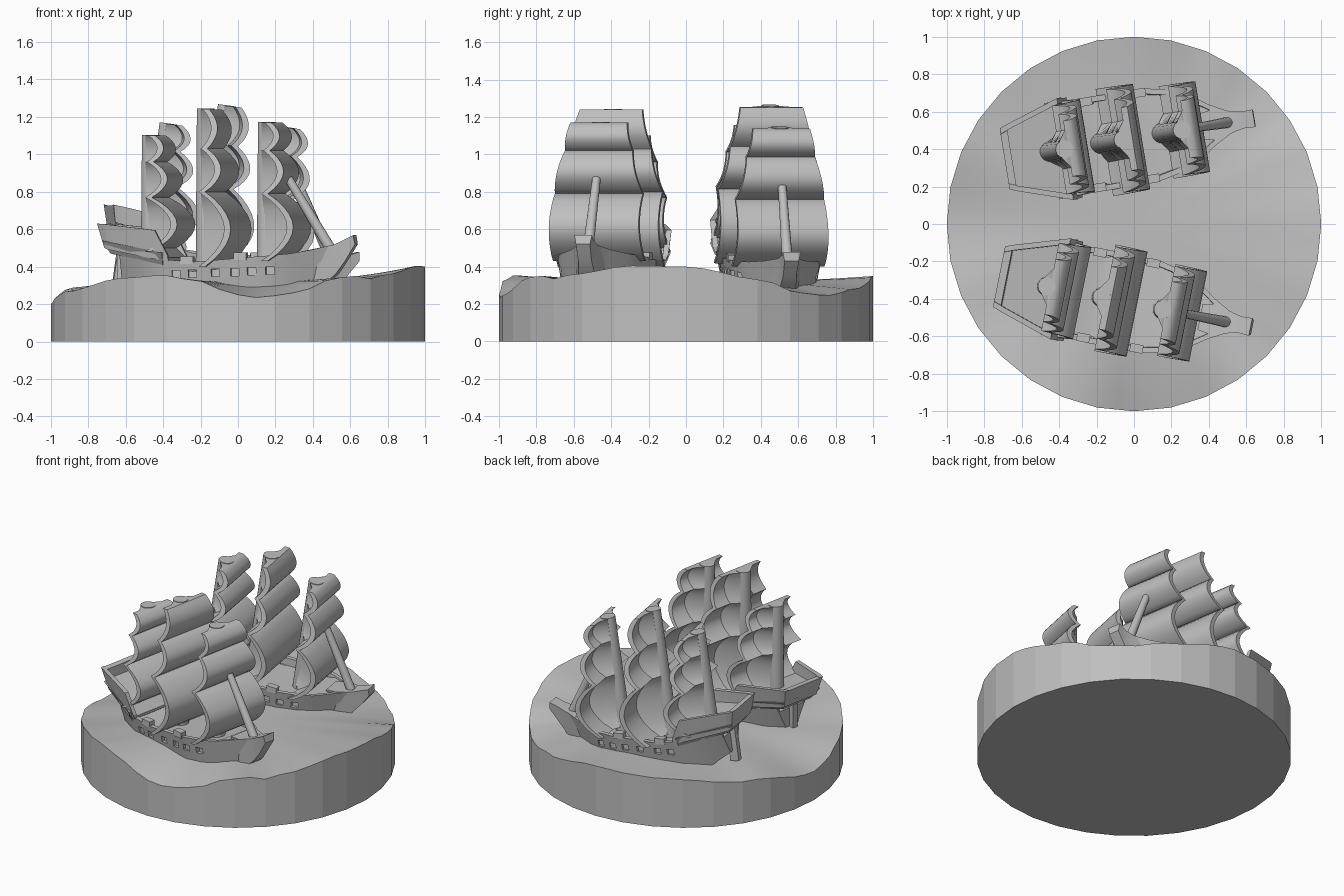
import bpy, bmesh, math
from mathutils import Matrix, Vector

cube = bpy.data.objects.get("Cube")
if cube:
    bpy.data.objects.remove(cube, do_unlink=True)

GREY = bpy.data.materials.new("plain_grey")
GREY.use_nodes = True
GREY.diffuse_color = (0.52, 0.52, 0.52, 1)
GREY.node_tree.nodes["Principled BSDF"].inputs["Base Color"].default_value = (0.52, 0.52, 0.52, 1)

LEVEL = 0.5  # height of the pivot of each ship
DROP = Matrix.Translation((0, 0, -LEVEL))


def finish(name, bm, frame=None, angle=30):
    """Turn a bmesh into a named grey object, placed in a ship's frame."""
    bmesh.ops.recalc_face_normals(bm, faces=bm.faces)
    me = bpy.data.meshes.new(name)
    bm.to_mesh(me)
    bm.free()
    me.materials.append(GREY)
    if angle:
        for p in me.polygons:
            p.use_smooth = True
        me.set_sharp_from_angle(angle=math.radians(angle))
    ob = bpy.data.objects.new(name, me)
    bpy.context.collection.objects.link(ob)
    if frame:
        ob.matrix_world = frame @ DROP
    return ob


def loft(bm, rings):
    """Skin closed rings of equal length and cap both ends."""
    rows = [[bm.verts.new(p) for p in ring] for ring in rings]
    n = len(rows[0])
    for a, b in zip(rows, rows[1:]):
        for i in range(n):
            j = (i + 1) % n
            bm.faces.new((a[i], a[j], b[j], b[i]))
    bm.faces.new(rows[0])
    bm.faces.new(rows[-1])


def box(bm, centre, size):
    bmesh.ops.create_cube(bm, size=1, matrix=Matrix.Translation(centre) @ Matrix.Diagonal((*size, 1)))


def rod(bm, a, b, r1, r2, sides=16):
    a, b = Vector(a), Vector(b)
    turn = (b - a).to_track_quat('Z', 'Y').to_matrix().to_4x4()
    bmesh.ops.create_cone(bm, cap_ends=True, segments=sides, radius1=r1, radius2=r2,
                          depth=(b - a).length, matrix=Matrix.Translation((a + b) / 2) @ turn)


def hull_ring(x, top, rail, low, keel, depth, rake=0):
    """Cross-section with rails and a sunken deck."""
    wall = min(0.03, top * 0.6)
    half = [(low, keel), (top, rail), (top - wall, rail), (top - wall - 0.002, rail - depth)]
    side = [(x + (rake if z == keel else 0), y, z) for y, z in half]
    return side + [(px, -y, z) for px, y, z in reversed(side)]


# Sea: a round block with a wavy top, its rim given as (degrees, height)
RIM = [(0, .40), (24, .33), (37, .26), (49, .245), (64, .28), (90, .35), (120, .34),
       (150, .29), (180, .20), (206, .27), (233, .34), (246, .355), (256, .33), (270, .25),
       (276, .235), (288, .26), (300, .33), (307, .355), (315, .335), (323, .36), (343, .405), (360, .40)]


def rim_height(deg):
    for (a, za), (b, zb) in zip(RIM, RIM[1:]):
        if a <= deg <= b:
            t = (deg - a) / (b - a)
            return za + (zb - za) * t * t * (3 - 2 * t)


def build_sea():
    bm = bmesh.new()
    sides, steps, middle = 64, 12, 0.32
    rings = []
    for k in range(steps + 1):
        r = 1 - k / steps * 0.97
        ring = []
        for i in range(sides):
            a = 2 * math.pi * i / sides
            # keep the outline to half as many straight sides
            flat = math.cos(math.pi / 32) if i % 2 else 1
            z = middle + (rim_height(math.degrees(a)) - middle) * r ** 2.6
            ring.append((r * flat * math.cos(a), r * flat * math.sin(a), z))
        rings.append(ring)
    loft(bm, [[(x, y, 0) for x, y, z in rings[0]]] + rings)
    sea = finish("sea_base", bm, angle=0)
    for p in sea.data.polygons:
        p.use_smooth = p.normal.z > 0.3


# Sails: mast position, tier heights from the top down, half width at each height
MASTS = {
    "mizzen": (-0.475, (1.10, 0.96, 0.77, 0.48), (0.15, 0.19, 0.24, 0.26)),
    "main": (-0.176, (1.24, 1.03, 0.80, 0.40), (0.17, 0.22, 0.28, 0.29)),
    "fore": (0.157, (1.17, 1.02, 0.79, 0.43), (0.155, 0.185, 0.24, 0.25)),
}
BELLY = (0.05, 0.08, 0.14)


def tier_arc(x, z0, z1, belly, steps=10):
    return [(x + 0.045 + belly * math.sin(math.pi * i / steps) ** 0.85,
             z0 + (z1 - z0) * i / steps, i / steps) for i in range(steps + 1)]


def build_mast(label, frame):
    x, heights, widths = MASTS[label]
    sails, web = bmesh.new(), bmesh.new()
    for k, belly in enumerate(BELLY):
        arc = tier_arc(x, heights[k], heights[k + 1], belly)
        w0, w1 = widths[k], widths[k + 1]
        # billowing cloth with a thick crescent edge
        rings = []
        for px, z, t in arc:
            w = w0 + (w1 - w0) * t
            front, back = px + 0.008, px - 0.027
            rings.append([(front, -w, z), (front, w, z), (back, w, z), (back, -w, z)])
        loft(sails, rings)
        # solid filling between the mast and the cloth
        loft(web, [[(x - 0.02, -0.045, z), (px - 0.02, -0.11, z),
                    (px - 0.02, 0.11, z), (x - 0.02, 0.045, z)] for px, z, t in arc])
    finish(label + "_sails", sails, frame, 40)
    finish(label + "_sail_filling", web, frame, 40)
    mast = bmesh.new()
    rod(mast, (x, 0, 0.33), (x, 0, heights[0] + 0.004), 0.055, 0.048)
    finish(label + "_mast", mast, frame, 40)


def build_ship(frame):
    # Hull: station, rail half width, rail height, bottom half width, keel height
    stations = [(-.62, .14, .48, .05, .30), (-.52, .19, .46, .13, .24), (-.36, .25, .44, .20, .22),
                (-.2, .255, .425, .21, .22), (.1, .25, .45, .21, .22), (.22, .225, .46, .18, .22),
                (.32, .18, .47, .13, .23), (.42, .11, .49, .06, .27), (.52, .055, .515, .03, .37)]
    bm = bmesh.new()
    loft(bm, [hull_ring(*s, 0.05 if s[0] < 0.3 else 0.01) for s in stations])
    hull = finish("hull", bm, frame, 25)

    # Gun ports cut into both sides
    bm = bmesh.new()
    for x in (-.29, -.20, -.075, .03, .12, .215):
        side = 0.242 if x < 0.15 else 0.212
        for s in (-1, 1):
            box(bm, (x, s * side, 0.37 + 0.04 * x), (0.045, 0.05, 0.04))
    ports = finish("gun_port_cutter", bm, frame, 0)
    ports.hide_render = True
    ports.hide_viewport = True
    cut = hull.modifiers.new("ports", 'BOOLEAN')
    cut.operation, cut.object, cut.solver = 'DIFFERENCE', ports, 'EXACT'

    # Stern castle: flared box with a sunken floor and a raked transom
    bm = bmesh.new()
    loft(bm, [hull_ring(-.735, .165, .63, .14, .50, .004, .035),
              hull_ring(-.695, .18, .627, .155, .49, .004, .02),
              hull_ring(-.69, .182, .627, .157, .49, .07, .02),
              hull_ring(-.40, .275, .595, .255, .44, .08),
              hull_ring(-.33, .27, .46, .255, .43, .012)])
    finish("stern_castle", bm, frame, 20)
    bm = bmesh.new()
    loft(bm, [hull_ring(-.71, .165, .54, .12, .47, .004, .04),
              hull_ring(-.36, .278, .475, .25, .41, .004)])
    finish("stern_ledge", bm, frame, 20)

    # Rudder
    bm = bmesh.new()
    box(bm, (-.625, 0, .36), (.06, .04, .26))
    finish("rudder", bm, frame, 0)

    # Beak: flared stem plate rising to the bow tip
    bm = bmesh.new()
    path = [(.36, .482, .26, .07), (.44, .497, .28, .085), (.53, .517, .36, .055),
            (.58, .54, .43, .045), (.635, .568, .52, .048)]
    loft(bm, [[(x, -w, top), (x, w, top), (x + .01, w * .8, low), (x + .01, -w * .8, low)]
              for x, top, low, w in path])
    finish("beak", bm, frame, 20)

    # Rail blocks between the masts
    bm = bmesh.new()
    for x, z in ((-.23, .435), (.06, .455)):
        for s in (-1, 1):
            box(bm, (x, s * .232, z), (.07, .045, .04))
    finish("rail_blocks", bm, frame, 0)

    # Bowsprit spar leaning against the fore sails
    bm = bmesh.new()
    rod(bm, (.525, 0, .46), (.275, 0, .87), .03, .023, 12)
    finish("bowsprit", bm, frame, 40)

    for label in MASTS:
        build_mast(label, frame)


build_sea()
# Two ships: position, heading and pitch
for x, y, heading, pitch in ((0, -.425, -11.3, 0), (.01, .462, 9.3, 8)):
    build_ship(Matrix.Translation((x, y, LEVEL))
               @ Matrix.Rotation(math.radians(heading), 4, 'Z')
               @ Matrix.Rotation(math.radians(pitch), 4, 'Y'))
